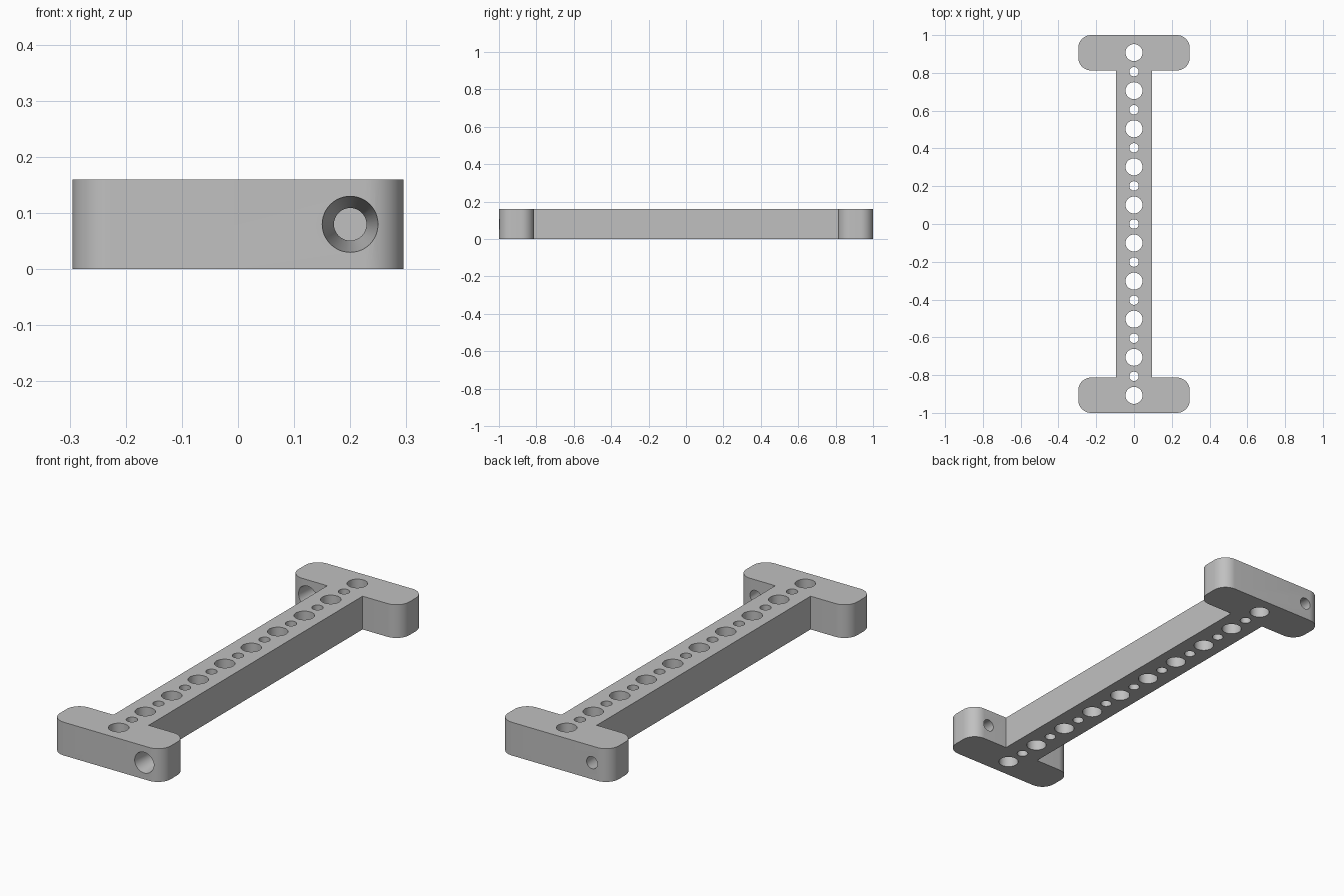
import bpy, bmesh
from math import cos, sin, pi, radians
from mathutils import Matrix, Vector

cube = bpy.data.objects.get("Cube")
if cube:
    bpy.data.objects.remove(cube, do_unlink=True)

HEIGHT = 0.16
END_X, END_Y, BAR_X, SHOULDER_Y = 0.295, 1.0, 0.094, 0.813
CORNER = 0.068
PITCH = 0.2016


def add_object(name, bm):
    bmesh.ops.recalc_face_normals(bm, faces=bm.faces)
    mesh = bpy.data.meshes.new(name)
    bm.to_mesh(mesh)
    bm.free()
    obj = bpy.data.objects.new(name, mesh)
    bpy.context.collection.objects.link(obj)
    return obj


def arc(cx, cy, start, steps=12):
    """Quarter circle, counter-clockwise from the start angle."""
    angles = [start + pi / 2 * i / steps for i in range(steps + 1)]
    return [(cx + CORNER * cos(a), cy + CORNER * sin(a)) for a in angles]


def cut_hole(bm, centre, r_start, r_end, depth, along_y=False):
    """Cylinder or cone, upright or running from front to back."""
    turn = Matrix.Rotation(-pi / 2, 4, 'X') if along_y else Matrix()
    bmesh.ops.create_cone(bm, cap_ends=True, segments=48, radius1=r_start,
                          radius2=r_end, depth=depth,
                          matrix=Matrix.Translation(Vector(centre)) @ turn)


# I-shaped outline: back half, then the same half turned around
cx = END_X - CORNER
half = [(BAR_X, SHOULDER_Y)]
half += arc(cx, SHOULDER_Y + CORNER, -pi / 2)
half += arc(cx, END_Y - CORNER, 0)
half += arc(-cx, END_Y - CORNER, pi / 2)
half += arc(-cx, SHOULDER_Y + CORNER, pi)
half += [(-BAR_X, SHOULDER_Y)]
outline = half + [(-x, -y) for x, y in half]

bm = bmesh.new()
base = bm.faces.new([bm.verts.new((x, y, 0)) for x, y in outline])
grown = bmesh.ops.extrude_face_region(bm, geom=[base])["geom"]
bmesh.ops.translate(bm, vec=(0, 0, HEIGHT),
                    verts=[v for v in grown if isinstance(v, bmesh.types.BMVert)])
bracket = add_object("bracket", bm)

# Row of alternating large and small holes down the bar
bm = bmesh.new()
for i in range(-9, 10):
    r = 0.045 if i % 2 else 0.025
    cut_hole(bm, (0, i * PITCH / 2, HEIGHT / 2), r, r, HEIGHT * 2)

# Tapered screw holes, wide at the front, in opposite ends of the two flanges
depth = END_Y - SHOULDER_Y
for side in (-1, 1):
    y = side * (END_Y + SHOULDER_Y) / 2
    cut_hole(bm, (-side * 0.2, y, HEIGHT / 2), 0.051, 0.028, depth * 1.1, True)
cutter = add_object("hole_cutter", bm)
cutter.hide_render = True

# Cut the holes and keep the result as the mesh
mod = bracket.modifiers.new("holes", 'BOOLEAN')
mod.operation = 'DIFFERENCE'
mod.solver = 'EXACT'
mod.object = cutter
bpy.ops.object.select_all(action='DESELECT')
bpy.context.view_layer.objects.active = bracket
bracket.select_set(True)
bpy.ops.object.modifier_apply(modifier=mod.name)
bpy.data.objects.remove(cutter, do_unlink=True)

# Plain grey
grey = bpy.data.materials.new("grey")
grey.use_nodes = True
colour = (0.53, 0.53, 0.53, 1)
grey.diffuse_color = colour
grey.node_tree.nodes["Principled BSDF"].inputs["Base Color"].default_value = colour
bracket.data.materials.clear()
bracket.data.materials.append(grey)
bpy.ops.object.shade_smooth_by_angle(angle=radians(30))
